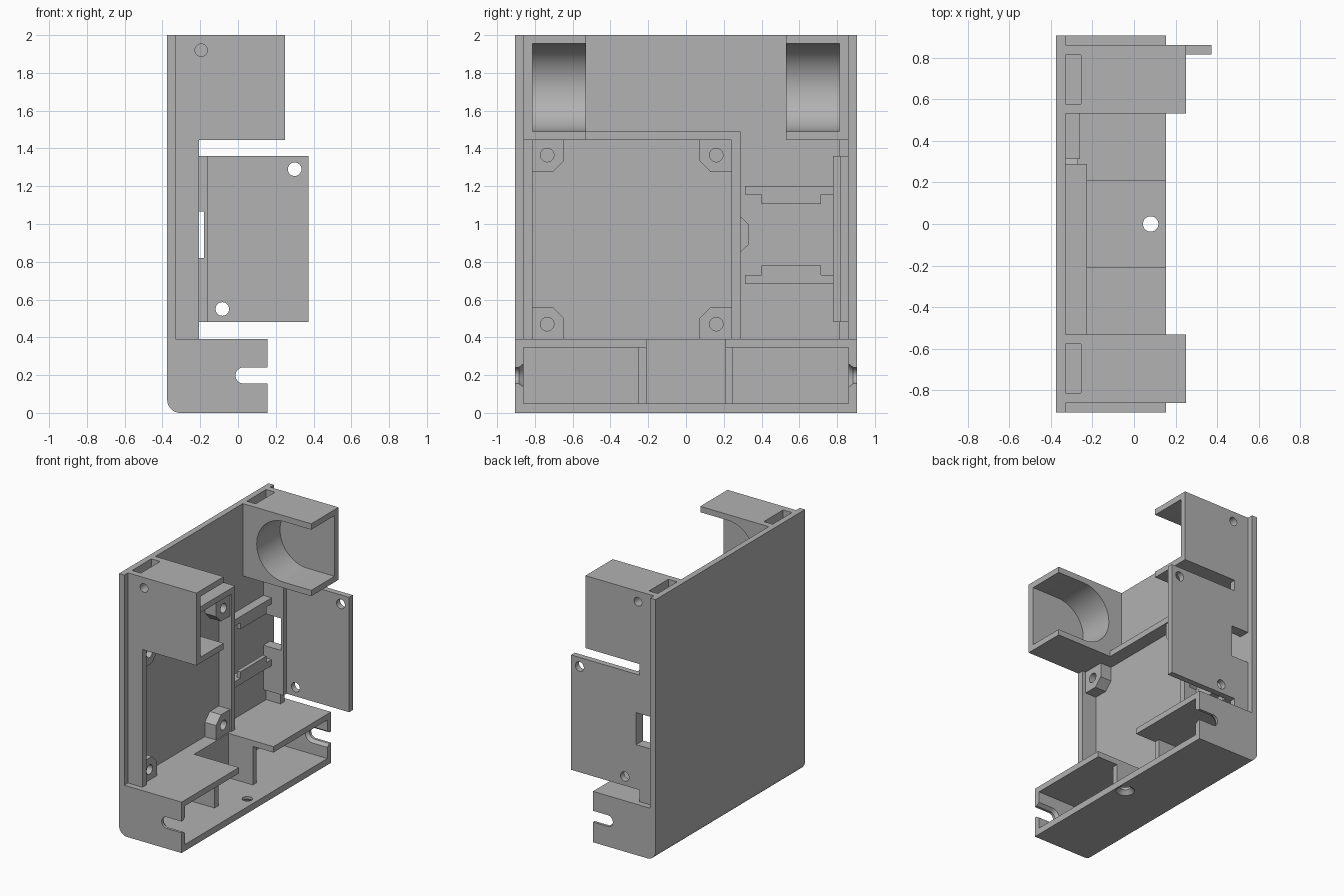
import bpy, bmesh, math
from mathutils import Vector

if "Cube" in bpy.data.objects:
    bpy.data.objects.remove(bpy.data.objects["Cube"], do_unlink=True)

grey = bpy.data.materials.new("plain_grey")
grey.use_nodes = True
grey.diffuse_color = (0.445, 0.445, 0.445, 1)
grey.node_tree.nodes["Principled BSDF"].inputs["Base Color"].default_value = grey.diffuse_color


def place(axis, u, v, w):
    return Vector({"x": (w, u, v), "y": (u, w, v), "z": (u, v, w)}[axis])


def loft(name, axis, a, b, pts, pts_b=None):
    """Solid between an outline at a and an outline at b along an axis."""
    bm = bmesh.new()
    lo = [bm.verts.new(place(axis, u, v, a)) for u, v in pts]
    hi = [bm.verts.new(place(axis, u, v, b)) for u, v in (pts_b or pts)]
    bm.faces.new(lo)
    bm.faces.new(hi)
    n = len(lo)
    for i in range(n):
        j = (i + 1) % n
        bm.faces.new((lo[i], lo[j], hi[j], hi[i]))
    bmesh.ops.recalc_face_normals(bm, faces=bm.faces)
    mesh = bpy.data.meshes.new(name)
    bm.to_mesh(mesh)
    bm.free()
    mesh.materials.append(grey)
    obj = bpy.data.objects.new(name, mesh)
    bpy.context.collection.objects.link(obj)
    return obj


def box(name, x, y, z):
    pts = [(x[0], y[0]), (x[1], y[0]), (x[1], y[1]), (x[0], y[1])]
    return loft(name, "z", z[0], z[1], pts)


def arc(cu, cv, r, start=0, end=360, n=32):
    full = end - start == 360
    steps = n if full else n + 1
    angles = [math.radians(start + (end - start) * i / n) for i in range(steps)]
    return [(cu + r * math.cos(t), cv + r * math.sin(t)) for t in angles]


def u_slot(cx, cz, r, far):
    """Outline round at the back and open toward +x."""
    return arc(cx, cz, r, 90, 270) + [(far, cz - r), (far, cz + r)]


def cut(obj, *cutters):
    bpy.context.view_layer.objects.active = obj
    for c in cutters:
        c.hide_render = True
        mod = obj.modifiers.new("cut", "BOOLEAN")
        mod.operation, mod.solver, mod.object = "DIFFERENCE", "EXACT", c
        bpy.ops.object.modifier_apply(modifier=mod.name)
        bpy.data.objects.remove(c, do_unlink=True)


def smooth(obj):
    bpy.ops.object.select_all(action="DESELECT")
    obj.select_set(True)
    bpy.context.view_layer.objects.active = obj
    bpy.ops.object.shade_smooth_by_angle(angle=math.radians(30))


BACK, FLOOR = -0.375, -0.33      # outer and inner face of the back plate
HALF, WALL = 0.905, 0.86         # half width of the plate and of the walls

# Back plate
box("back_plate", (BACK, FLOOR), (-HALF, HALF), (0.39, 2))

# Base tray with a rounded lower back edge
outline = arc(BACK + 0.07, 0.07, 0.07, 180, 270, 10) + [(0.155, 0), (0.155, 0.39), (BACK, 0.39)]
base = loft("base_tray", "y", -HALF, HALF, outline)
cut(base,
    box("cavity", (FLOOR, 0.3), (-WALL, WALL), (0.05, 0.345)),
    box("notch", (-0.225, 0.3), (-0.21, 0.208), (0.3, 0.5)),
    loft("floor_hole", "z", -0.01, 0.1, arc(0.08, 0, 0.037)),
    loft("floor_sink", "z", -0.01, 0.03, arc(0.08, 0, 0.075), arc(0.08, 0, 0.037)))
for s in (-1, 1):
    cut(base,
        loft("end_slot", "y", s * 0.8, s * 1.0, u_slot(0.03, 0.198, 0.043, 0.3)),
        loft("end_sink", "y", s * 0.855, s * 0.885,
             u_slot(0.03, 0.198, 0.066, 0.3), u_slot(0.03, 0.198, 0.043, 0.3)))
smooth(base)

# Middle bay of the base tray
box("bay_back", (FLOOR, -0.225), (-0.255, 0.25), (0.05, 0.39))
for side, y in (("right", (-0.255, -0.21)), ("left", (0.208, 0.25))):
    box(side + "_bay_rib", (FLOOR, -0.02), y, (0.05, 0.35))

# Upper corner blocks and side walls, mirrored
for side, s in (("right", -1), ("left", 1)):
    def span(a, b):
        return tuple(sorted((s * a, s * b)))
    block = box(side + "_corner_block", (FLOOR, 0.25), span(0.53, WALL), (1.445, 2))
    cut(block,
        loft("round_bay", "y", *span(0.4, 0.812), u_slot(0.02, 1.7225, 0.2325, 0.4)),
        box("top_slot", (FLOOR, -0.255), span(0.578, 0.812), (1.55, 2.1)),
        loft("pin_hole", "y", *span(0.78, 1.0), arc(-0.195, 1.92, 0.033)))
    smooth(block)
    wall = box(side + "_wall", (FLOOR, -0.207), span(0.812, WALL), (0.39, 1.445))
    if s > 0:
        cut(wall, box("window", (FLOOR - 0.02, -0.18), (0.7, 1), (0.82, 1.065)))

# Side tab with two screw holes and a stiffened root
tab = box("side_tab", (FLOOR, 0.372), (0.815, WALL), (0.48, 1.36))
cut(tab,
    box("window", (FLOOR - 0.02, -0.18), (0.7, 1), (0.82, 1.065)),
    loft("hole", "y", 0.7, 1, arc(0.3, 1.29, 0.036)),
    loft("hole", "y", 0.7, 1, arc(-0.083, 0.55, 0.036)))
smooth(tab)
root = loft("tab_root", "y", 0.778, 0.82, [(FLOOR, 0.48), (-0.16, 0.48), (-0.16, 1.36), (FLOOR, 1.36)])
cut(root, box("window", (FLOOR - 0.02, -0.18), (0.7, 1), (0.82, 1.065)))

# Frame around the board area
box("frame_side", (FLOOR, -0.225), (0.24, 0.288), (0.39, 1.49))
box("frame_top", (FLOOR, -0.225), (-0.812, 0.288), (1.445, 1.49))
loft("frame_bump", "x", FLOOR, -0.27, [(0.288, 0.85), (0.33, 0.89), (0.33, 1.0), (0.288, 1.04)])

# Chamfered screw posts in the four corners
for sy in (-1, 1):
    for sz in (-1, 1):
        cy = 0.24 if sy > 0 else -0.815
        cz = 1.445 if sz > 0 else 0.39
        shape = [(0, 0), (0.17, 0), (0.17, 0.11), (0.11, 0.17), (0, 0.17)]
        pts = [(cy - sy * u, cz - sz * v) for u, v in shape]
        post = loft("screw_post", "x", FLOOR, -0.235, pts)
        cut(post, loft("hole", "x", FLOOR + 0.01, 0,
                       arc(cy - sy * 0.08, cz - sz * 0.08, 0.036)))
        smooth(post)

# Clip shelves facing each other, each with a lip
for name, s in (("upper", 1), ("lower", -1)):
    def level(a, b):
        return tuple(sorted((0.942 + s * a, 0.942 + s * b)))
    box(name + "_shelf", (FLOOR, -0.26), (0.312, 0.78), level(0.213, 0.26))
    box(name + "_shelf_lip", (-0.29, -0.26), (0.4, 0.715), level(0.163, 0.213))
